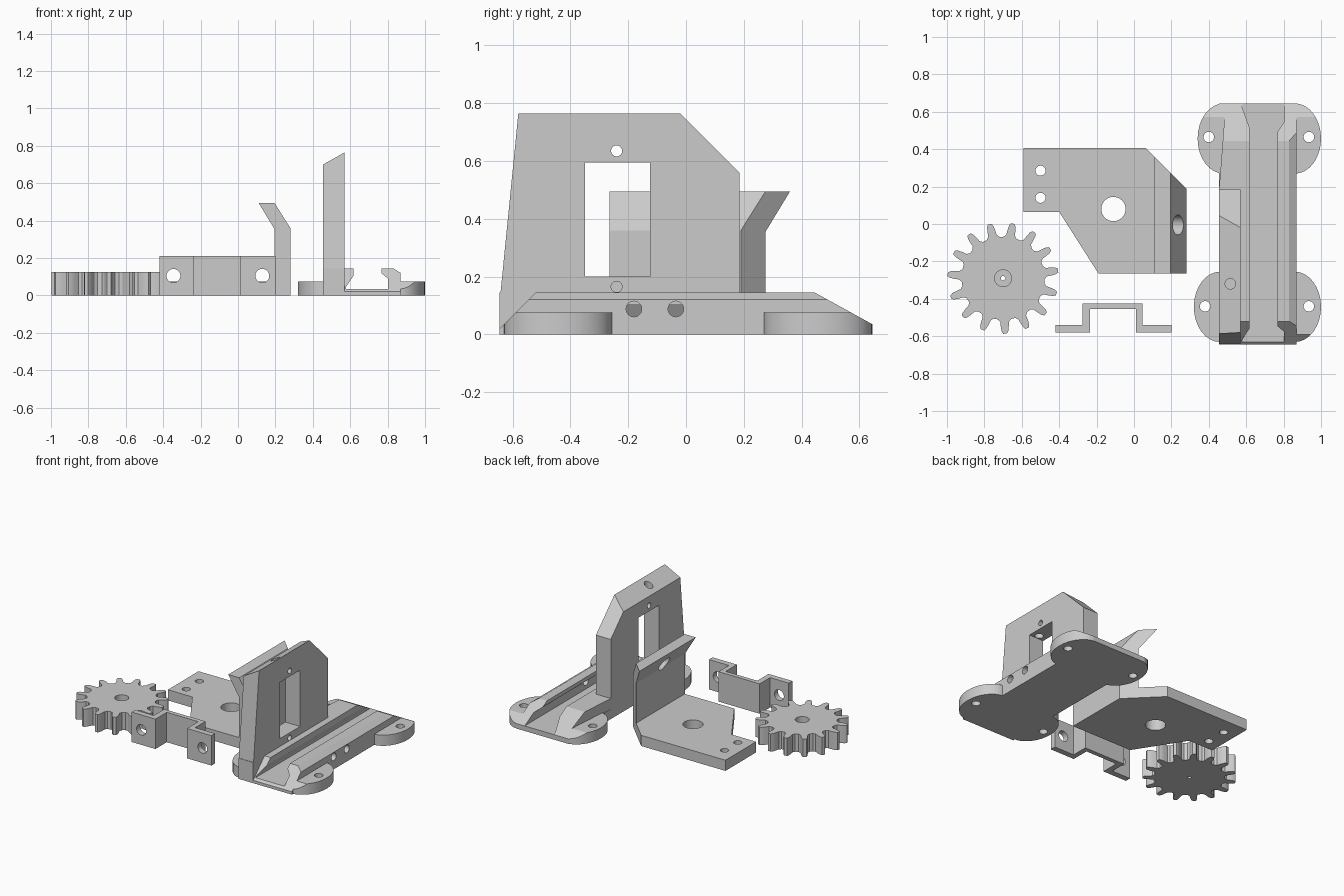
import bpy, bmesh
from math import sin, cos, pi, radians
from mathutils import Vector, Matrix

if "Cube" in bpy.data.objects:
    bpy.data.objects.remove(bpy.data.objects["Cube"], do_unlink=True)

grey = bpy.data.materials.new("light_grey_plastic")
grey.use_nodes = True
grey.diffuse_color = (0.6, 0.6, 0.6, 1)
grey.node_tree.nodes["Principled BSDF"].inputs["Base Color"].default_value = (0.6, 0.6, 0.6, 1)

PLACE = {"x": lambda a, b, h: (h, a, b),
         "y": lambda a, b, h: (a, h, b),
         "z": lambda a, b, h: (a, b, h)}


def finish(name, bm):
    bmesh.ops.recalc_face_normals(bm, faces=bm.faces)
    mesh = bpy.data.meshes.new(name)
    bm.to_mesh(mesh)
    bm.free()
    mesh.materials.append(grey)
    obj = bpy.data.objects.new(name, mesh)
    bpy.context.collection.objects.link(obj)
    return obj


def prism(name, outline, axis, low, high):
    """Extrude a flat outline along one axis."""
    bm = bmesh.new()
    face = bm.faces.new([bm.verts.new(PLACE[axis](a, b, low)) for a, b in outline])
    new = bmesh.ops.extrude_face_region(bm, geom=[face])["geom"]
    shift = Vector(PLACE[axis](0, 0, high - low))
    bmesh.ops.translate(bm, vec=shift, verts=[v for v in new if isinstance(v, bmesh.types.BMVert)])
    return finish(name, bm)


def ring(a, b, r, n=32):
    return [(a + r * cos(2 * pi * i / n), b + r * sin(2 * pi * i / n)) for i in range(n)]


def combine(obj, tool, operation="DIFFERENCE"):
    """Apply a boolean and discard the tool."""
    mod = obj.modifiers.new("combine", "BOOLEAN")
    mod.operation, mod.object, mod.solver = operation, tool, "EXACT"
    bpy.context.view_layer.objects.active = obj
    bpy.ops.object.modifier_apply(modifier=mod.name)
    bpy.data.objects.remove(tool, do_unlink=True)


def cut(obj, outline, axis, low, high):
    combine(obj, prism("cutter", outline, axis, low, high))


def drill(obj, a, b, r, axis, low=-1, high=1):
    cut(obj, ring(a, b, r), axis, low, high)


def smooth(obj):
    bpy.ops.object.select_all(action="DESELECT")
    obj.select_set(True)
    bpy.context.view_layer.objects.active = obj
    bpy.ops.object.shade_smooth_by_angle(angle=radians(20))


# Gear: rounded teeth, blind bore and a pinhole through the middle
TEETH = 15
tooth = [(-9.0, .222), (-5.6, .235), (-4.7, .26), (-3.6, .283), (-2.0, .297),
         (2.0, .297), (3.6, .283), (4.7, .26), (5.6, .235), (9.0, .222)]
gear_outline = []
for i in range(TEETH):
    for offset, r in tooth:
        t = radians(80 + i * 360 / TEETH + offset)
        gear_outline.append((-.7 + r * cos(t), -.29 + r * sin(t)))
gear = prism("gear", gear_outline, "z", 0, .125)
drill(gear, -.7, -.29, .045, "z", .05)
drill(gear, -.7, -.29, .012, "z")

# Hat-shaped clamp with a screw hole in each flange
clamp = prism("clamp", [(-.42, -.58), (-.235, -.58), (-.235, -.455), (.01, -.455), (.01, -.58), (.2, -.58),
                        (.2, -.54), (.045, -.54), (.045, -.425), (-.275, -.425), (-.275, -.54), (-.42, -.54)],
              "z", 0, .21)
for x in (-.345, .13):
    drill(clamp, x, .105, .037, "y")

# Angle bracket: bent side profile trimmed to the plate outline
bracket = prism("angle_bracket", [(-.6, 0), (.28, 0), (.28, .36), (.195, .495), (.11, .495),
                                  (.195, .355), (.195, .075), (-.6, .075)], "y", -.3, .5)
trim = prism("trim", [(-.59, .405), (.065, .405), (.28, .19), (.28, -.265), (-.19, -.265),
                      (-.4, .065), (-.59, .065)], "z", -.1, .6)
combine(bracket, trim, "INTERSECT")
drill(bracket, -.11, .08, .065, "z")
for y in (.285, .14):
    drill(bracket, -.5, y, .027, "z")
# Slanted hole square to the bent lip
bm = bmesh.new()
turn = Vector((.135, 0, .085)).to_track_quat("Z", "Y").to_matrix().to_4x4()
bmesh.ops.create_cone(bm, cap_ends=True, segments=32, radius1=.053, radius2=.053, depth=.4,
                      matrix=Matrix.Translation((.235, -.005, .43)) @ turn)
combine(bracket, finish("cutter", bm))

# Slide base: dovetail rail section with mounting ears
base = prism("slide_base", [(.455, 0), (.87, 0), (.87, .12), (.83, .145), (.768, .145), (.768, .118), (.802, .09),
                            (.802, .035), (.577, .035), (.577, .045), (.617, .105), (.617, .145), (.455, .145)],
             "y", -.645, .645)
cut(base, [(.4, .19), (.455, .19), (.49, .645), (.49, .7), (.4, .7)], "z", .07, .3)


def ear_pair(left, y, rx=.14, ry=.188, n=16):
    points = []
    for centre, start in ((1 - rx, -pi / 2), (left + rx, pi / 2)):
        for i in range(n + 1):
            t = start + pi * i / n
            points.append((centre + rx * cos(t), y + ry * sin(t)))
    return points


# Ears fill only the low part, so the rail channel stays open
for left, y in ((.34, .457), (.32, -.443)):
    ears = prism("ears", ear_pair(left, y), "z", 0, .075)
    cut(ears, [(.577, .035), (.802, .035), (.802, .2), (.577, .2)], "y", -1, 1)
    combine(base, ears, "UNION")

# Sloping ends of the base
cut(base, [(.445, .145), (.745, -.02), (.8, .3), (.445, .3)], "x", 0, 1.2)
cut(base, [(-.52, .145), (-.7, -.035), (-.8, .3), (-.52, .3)], "x", .57, 1.2)

# Upright wall with slanted top and window
upright = prism("upright", [(-.645, 0), (-.645, .11), (-.58, .765), (-.02, .765), (.185, .56), (.185, 0)],
                "x", .455, .57)
cut(upright, [(.4, .669), (.62, .793), (.62, 1), (.4, 1)], "y", -1, 1)
combine(base, upright, "UNION")
cut(base, [(-.35, .2), (-.125, .2), (-.125, .595), (-.35, .595)], "x", .3, .7)

# Screw holes of the base
for x, y in ((.4, .465), (.935, .465), (.38, -.44), (.935, -.44)):
    drill(base, x, y, .028, "z")
for z in (.635, .165):
    drill(base, -.24, z, .019, "x", .3, .7)
for y in (-.18, -.035):
    drill(base, y, .088, .027, "x", .7, 1.1)
drill(base, .515, -.32, .028, "z", .5, 1)

for part in (gear, clamp, bracket, base):
    smooth(part)
